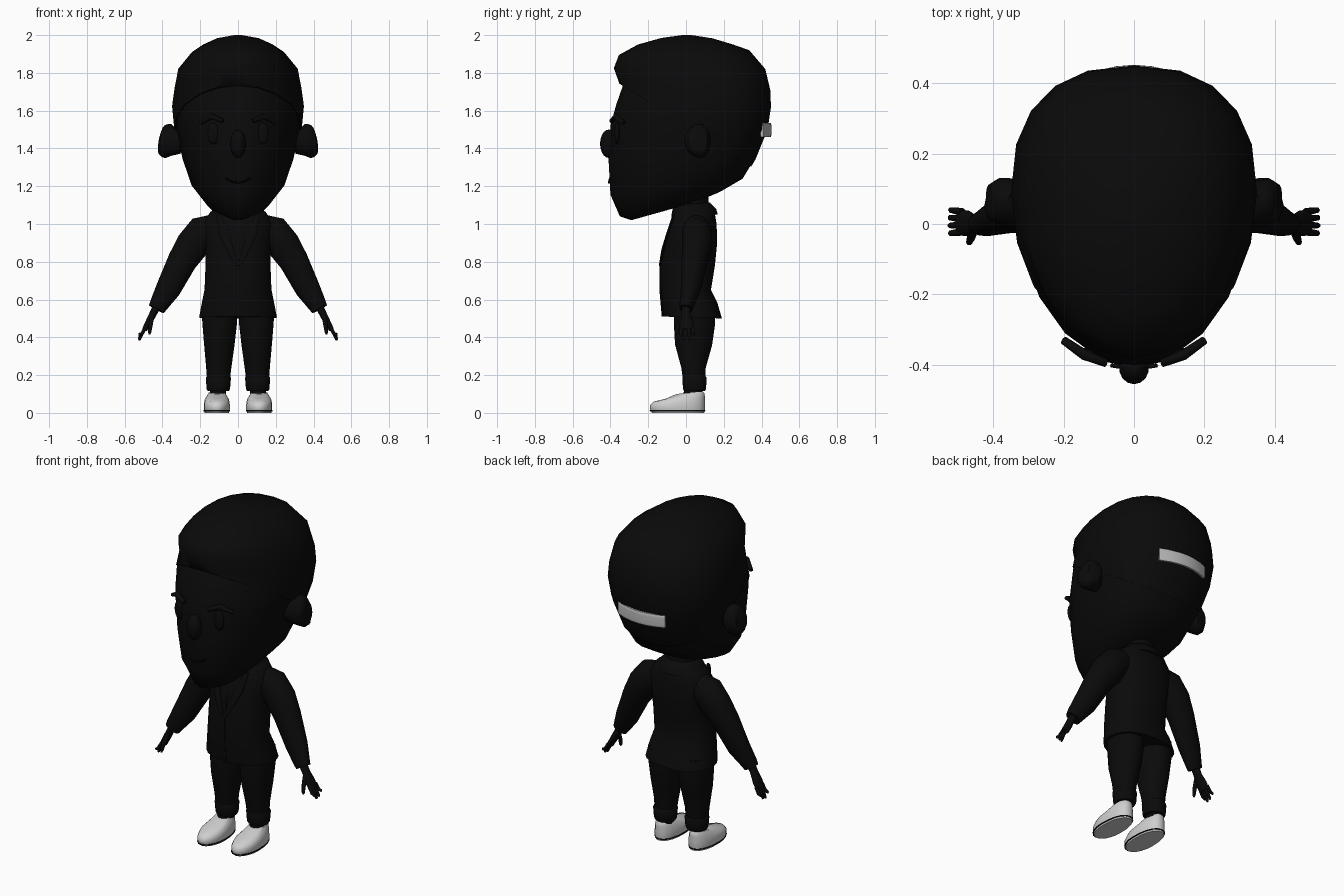
import bpy, bmesh, math
from mathutils import Vector


def material(name, v):
    m = bpy.data.materials.new(name)
    m.diffuse_color = (v, v, v, 1)
    return m


BLACK = material("black", 0.003)
WHITE = material("off_white", 0.62)
GREY = material("band_grey", 0.5)


def spow(v, e):
    return math.copysign(abs(v) ** e, v)


def finish(name, bm, mat, angle=50):
    bmesh.ops.recalc_face_normals(bm, faces=bm.faces)
    me = bpy.data.meshes.new(name)
    bm.to_mesh(me)
    bm.free()
    me.materials.append(mat)
    me.shade_smooth()
    me.set_sharp_from_angle(angle=math.radians(angle))
    ob = bpy.data.objects.new(name, me)
    bpy.context.collection.objects.link(ob)
    return ob


def skin(loops):
    """Join vertex loops into a capped body."""
    bm = bmesh.new()
    rows = [[bm.verts.new(p) for p in loop] for loop in loops]
    n = len(rows[0])
    for a, b in zip(rows, rows[1:]):
        for i in range(n):
            j = (i + 1) % n
            bm.faces.new((a[i], a[j], b[j], b[i]))
    bm.faces.new(rows[0])
    bm.faces.new(rows[-1])
    return bm


def stack(rings, n=20, cx=0.0, widest=0.5, back=2.0):
    """Stacked egg-shaped rings: half width, front y, front z, back y, back z."""
    loops = []
    for w, yf, zf, yb, zb in rings:
        c = yf + widest * (yb - yf)
        loop = []
        for i in range(n):
            a = 2 * math.pi * i / n
            s, e = math.sin(a), (2 / back if math.sin(a) > 0 else 1.0)
            y = c + spow(s, e) * ((yb - c) if s > 0 else (c - yf))
            x = cx + w * spow(math.cos(a), e)
            loop.append((x, y, zf + (zb - zf) * (y - yf) / (yb - yf)))
        loops.append(loop)
    return skin(loops)


def tube(sections, n=12, power=2.0):
    """Sections along a path: x, y, z, radius across, radius in depth."""
    pts = [Vector(s[:3]) for s in sections]
    loops = []
    for k, s in enumerate(sections):
        t = (pts[min(k + 1, len(pts) - 1)] - pts[max(k - 1, 0)]).normalized()
        u = t.cross(Vector((0, 1, 0))).normalized()
        v = u.cross(t)
        loops.append([pts[k] + u * s[3] * spow(math.cos(a), 2 / power)
                      + v * s[4] * spow(math.sin(a), 2 / power)
                      for a in (2 * math.pi * (i + 0.5) / n for i in range(n))])
    return skin(loops)


def ball(name, loc, size, mat):
    bm = bmesh.new()
    bmesh.ops.create_uvsphere(bm, u_segments=14, v_segments=10, radius=1)
    for v in bm.verts:
        v.co = Vector([l + c * s for l, c, s in zip(loc, v.co, size)])
    return finish(name, bm, mat)


# Head: face and jaw, closing inside the hair
JAW = [(.08, -.29, 1.02, .05, 1.115), (.165, -.35, 1.04, .18, 1.17),
       (.245, -.40, 1.155, .30, 1.24), (.292, -.41, 1.34, .36, 1.34),
       (.332, -.40, 1.52, .425, 1.50), (.343, -.37, 1.63, .443, 1.62)]
finish("head", stack(JAW + [(.325, -.335, 1.73, .43, 1.70),
                            (.27, -.30, 1.80, .36, 1.78)], widest=.565, back=2.4), BLACK)

# Hair: skull cap cut along a sloping hairline
CROWN = [(.336, -.348, 1.73, .446, 1.71), (.316, -.382, 1.825, .42, 1.82),
         (.245, -.355, 1.895, .335, 1.92), (.185, -.255, 1.95, .25, 1.95),
         (.11, -.13, 1.985, .14, 1.983), (.02, -.02, 2.0, .03, 2.0)]
bm = stack([(w + .006, yf - .006, zf, yb + .007, zb) for w, yf, zf, yb, zb in JAW[2:]]
           + CROWN, widest=.565, back=2.4)
bmesh.ops.bisect_plane(bm, geom=bm.verts[:] + bm.edges[:] + bm.faces[:],
                       plane_co=(0, -.34, 1.735), plane_no=(0, .63, 1), clear_inner=True)
bmesh.ops.holes_fill(bm, edges=[e for e in bm.edges if e.is_boundary])
finish("hair", bm, BLACK)

# Pale band at the back of the head
finish("back_band", tube([(x, .443 - 1.6 * x * x, 1.497, .037, .009)
                          for x in (-.15, -.1, -.05, 0, .05, .1, .16)], 12, 6), GREY, 30)

# Nose and smile
ball("nose", (0, -.41, 1.425), (.042, .045, .075), BLACK)
finish("mouth", tube([(x, -.408 + 1.5 * x * x, 1.218 + 6 * x * x, .005, .006)
                      for x in (-.065, -.035, 0, .035, .065)], 8), BLACK)

# Neck, jacket and collar
finish("neck", stack([(.09, -.04, 1.0, .12, 1.0), (.085, -.04, 1.13, .12, 1.15)], 16), BLACK)
finish("jacket", stack([(.206, -.122, .51, .19, .50), (.192, -.13, .58, .167, .58),
                        (.177, -.135, .66, .132, .65), (.172, -.135, .78, .153, .78),
                        (.175, -.112, .90, .165, .90), (.19, -.088, 1.0, .162, 1.0),
                        (.145, -.068, 1.06, .15, 1.07), (.10, -.05, 1.085, .13, 1.10)],
                       24, back=2.4), BLACK)
finish("collar", stack([(.14, -.078, 1.03, .168, 1.05), (.135, -.075, 1.06, .16, 1.08),
                        (.10, -.065, 1.10, .125, 1.115)], 20), BLACK)
finish("front_placket", tube([(0, -.068, 1.03, .008, .006), (0, -.113, .90, .008, .006),
                              (0, -.136, .78, .008, .006), (0, -.136, .66, .008, .006),
                              (0, -.123, .51, .008, .006)], 8), BLACK)

for side, s in (("left", 1), ("right", -1)):
    def path(name, secs, n=12, mat=BLACK):
        finish(f"{side}_{name}", tube([(s * q[0], *q[1:]) for q in secs], n), mat)

    # Ear with inner bowl
    path("ear", [(.30, .045, 1.43, .06, .05), (.345, .05, 1.435, .075, .062),
                 (.375, .07, 1.44, .093, .07), (.40, .085, 1.445, .08, .05),
                 (.41, .085, 1.447, .05, .028)], 14)
    # Eye and brow
    ball(f"{side}_eye", (s * .13, -.365, 1.48), (.032, .014, .058), BLACK)
    path("brow", [(.08, -.395, 1.545, .012, .012), (.14, -.372, 1.57, .016, .016),
                  (.20, -.33, 1.535, .01, .012)], 8)
    # Lapel
    path("lapel", [(.105, -.065, 1.05, .012, .006), (.075, -.098, .95, .026, .006),
                   (.04, -.125, .86, .02, .006), (.006, -.138, .78, .006, .006)], 8)
    # Sleeve and cuff edge
    path("sleeve", [(.10, .055, 1.0, .06, .06), (.185, .058, .957, .092, .082),
                    (.24, .058, .89, .09, .08), (.295, .045, .805, .079, .07),
                    (.37, .025, .655, .067, .053), (.42, .003, .572, .05, .038),
                    (.432, 0, .55, .045, .034)], 16)
    # Hand: palm, four fingers, thumb
    path("palm", [(.432, 0, .56, .022, .024), (.452, 0, .52, .02, .025),
                  (.475, .002, .475, .018, .038), (.495, .004, .44, .014, .036)])
    for i, tip in enumerate((.405, .383, .388, .41)):
        y = -.025 + i * .021
        path(f"finger_{i + 1}", [(.487, y * .9, .455, .011, .011),
                                 (.508, y, .42, .010, .010),
                                 (.522, y * 1.05, tip + .006, .008, .008),
                                 (.524, y * 1.05, tip, .004, .004)], 8)
    path("thumb", [(.455, -.015, .51, .013, .013), (.463, -.04, .465, .012, .012),
                   (.468, -.052, .425, .009, .009), (.469, -.054, .415, .004, .004)], 8)

    # Trouser leg, turned-up cuff and ankle
    path("trouser_leg", [(.097, .045, .56, .095, .11), (.097, .045, .48, .094, .112),
                         (.099, .04, .36, .082, .10), (.102, .04, .24, .068, .066),
                         (.104, .043, .16, .06, .058)], 16)
    path("trouser_cuff", [(.104, .045, .195, .062, .06), (.104, .045, .185, .068, .066),
                          (.104, .045, .125, .063, .062), (.104, .045, .115, .057, .056)], 16)
    path("ankle", [(.104, .042, .14, .045, .05), (.107, .035, .085, .043, .052)])
    # Slip-on shoe with a thin dark welt line
    finish(f"{side}_shoe", stack([(.064, -.18, 0, .096, 0), (.069, -.19, .02, .10, .02),
                                  (.069, -.19, .04, .10, .05), (.064, -.172, .06, .10, .085),
                                  (.053, -.11, .074, .098, .105), (.044, -.05, .10, .09, .113)],
                                 20, s * .112, .45, 2.3), WHITE)
    finish(f"{side}_welt", stack([(.0695, -.191, .008, .101, .008),
                                  (.0705, -.192, .014, .102, .014)],
                                 20, s * .112, .45, 2.3), BLACK)
